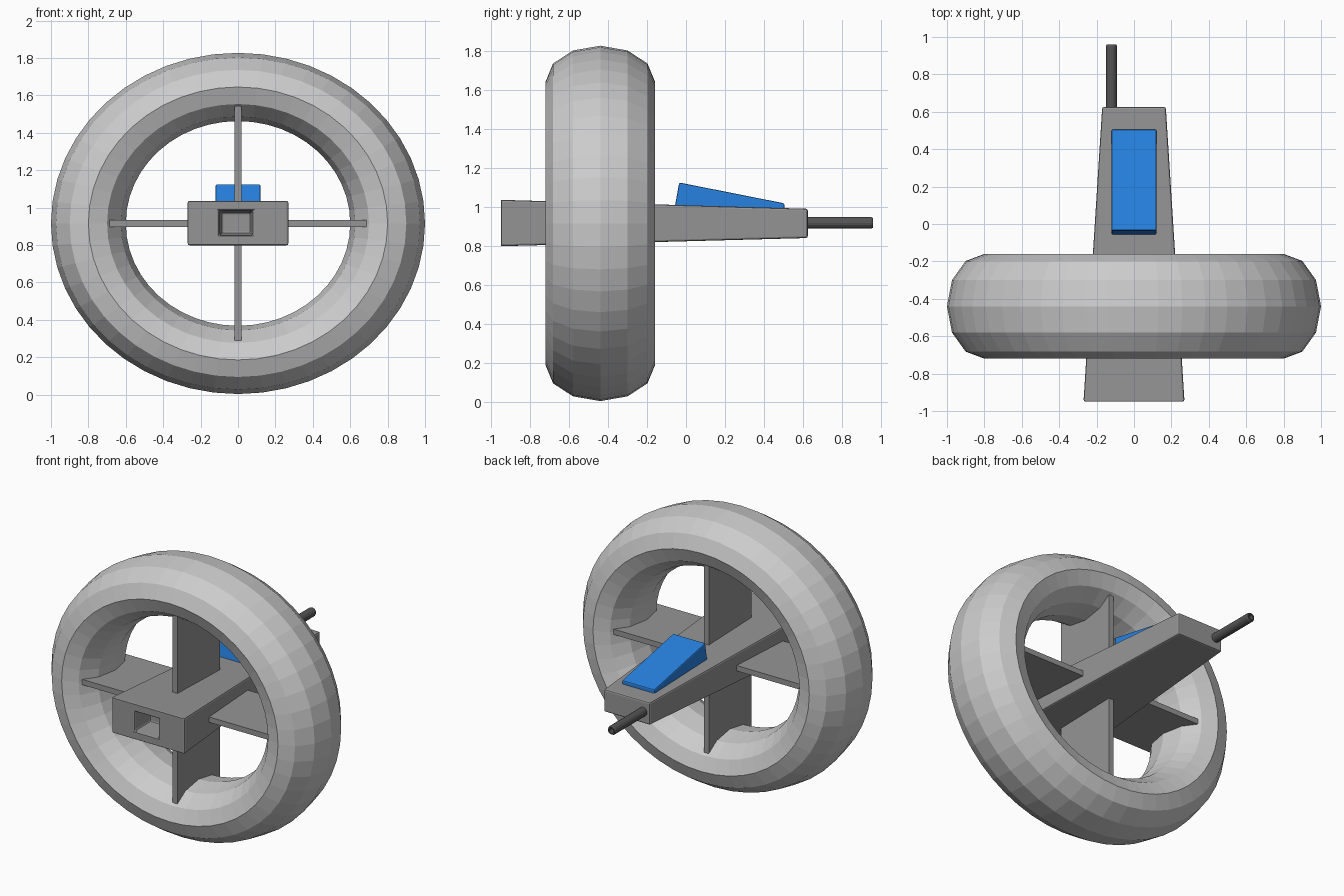
import bpy, bmesh
from math import sin, cos, tau

if "Cube" in bpy.data.objects:
    bpy.data.objects.remove(bpy.data.objects["Cube"])

CZ = 0.915   # height of the wheel axis


def material(name, rgb):
    m = bpy.data.materials.new(name)
    m.diffuse_color = (*rgb, 1)
    m.use_nodes = True
    m.node_tree.nodes["Principled BSDF"].inputs["Base Color"].default_value = m.diffuse_color
    return m


def loft(name, loops, mat=None, bevel=0, closed=False):
    """Skin a series of equal-sized point loops; cap the ends unless closed."""
    bm = bmesh.new()
    rings = [[bm.verts.new(p) for p in loop] for loop in loops]
    n = len(rings[0])
    pairs = list(zip(rings, rings[1:])) + ([(rings[-1], rings[0])] if closed else [])
    for a, b in pairs:
        for i in range(n):
            j = (i + 1) % n
            bm.faces.new((a[i], a[j], b[j], b[i]))
    if not closed:
        bm.faces.new(rings[0])
        bm.faces.new(rings[-1])
    bmesh.ops.recalc_face_normals(bm, faces=bm.faces)
    mesh = bpy.data.meshes.new(name)
    bm.to_mesh(mesh)
    bm.free()
    ob = bpy.data.objects.new(name, mesh)
    bpy.context.collection.objects.link(ob)
    if mat:
        mesh.materials.append(mat)
    if bevel:
        mod = ob.modifiers.new("edge_bevel", 'BEVEL')
        mod.width, mod.segments = bevel, 2
        mod.limit_method = 'ANGLE'
    return ob


def rect(y, x0, x1, z0, z1):
    return [(x0, y, z0), (x1, y, z0), (x1, y, z1), (x0, y, z1)]


def circle(y, r, x, z, n=16):
    return [(x + r * cos(tau * i / n), y, z + r * sin(tau * i / n)) for i in range(n)]


grey = material("mid_grey", (0.3, 0.3, 0.3))
dark = material("dark_grey", (0.09, 0.09, 0.09))
blue = material("blue", (0.02, 0.22, 0.75))

# Outer ring: slightly squashed torus with a 12-sided, wide cross-section
ring = []
for i in range(48):
    a = tau * i / 48
    loop = []
    for k in range(12):
        t = tau * k / 12
        r = 0.8 + 0.2 * cos(t)
        loop.append((r * cos(a), -0.44 + 0.28 * sin(t), CZ + 0.912 * r * sin(a)))
    ring.append(loop)
loft("outer_ring", ring, closed=True)

# Crossed spoke plates, ends buried in the ring
for name, hx, hz in (("horizontal_spoke", 0.70, 0.018), ("vertical_spoke", 0.018, 0.637)):
    loft(name, [rect(y, -hx, hx, CZ - hz, CZ + hz) for y in (-0.665, -0.215)], grey)

# Tapered body with a recessed socket in its front face
loft("body", [
    rect(0.625, -0.17, 0.17, 0.84, 0.99),
    rect(-0.95, -0.27, 0.27, 0.798, 1.036),
    rect(-0.95, -0.10, 0.077, 0.85, 0.985),
    rect(-0.80, -0.088, 0.066, 0.862, 0.973),
], grey, bevel=0.01)

# Wedge pedal sitting on top of the body
side = [(-0.06, 0.985), (-0.035, 1.125), (0.505, 1.018), (0.505, 0.975)]
loft("pedal", [[(x, y, z) for y, z in side] for x in (-0.12, 0.12)], blue, bevel=0.008)

# Hollow-tipped rod at the back
loft("rear_rod", [circle(y, r, -0.12, CZ + 0.003) for y, r in
                  ((0.58, 0.03), (0.95, 0.03), (0.96, 0.025), (0.96, 0.017), (0.91, 0.017))], dark)
